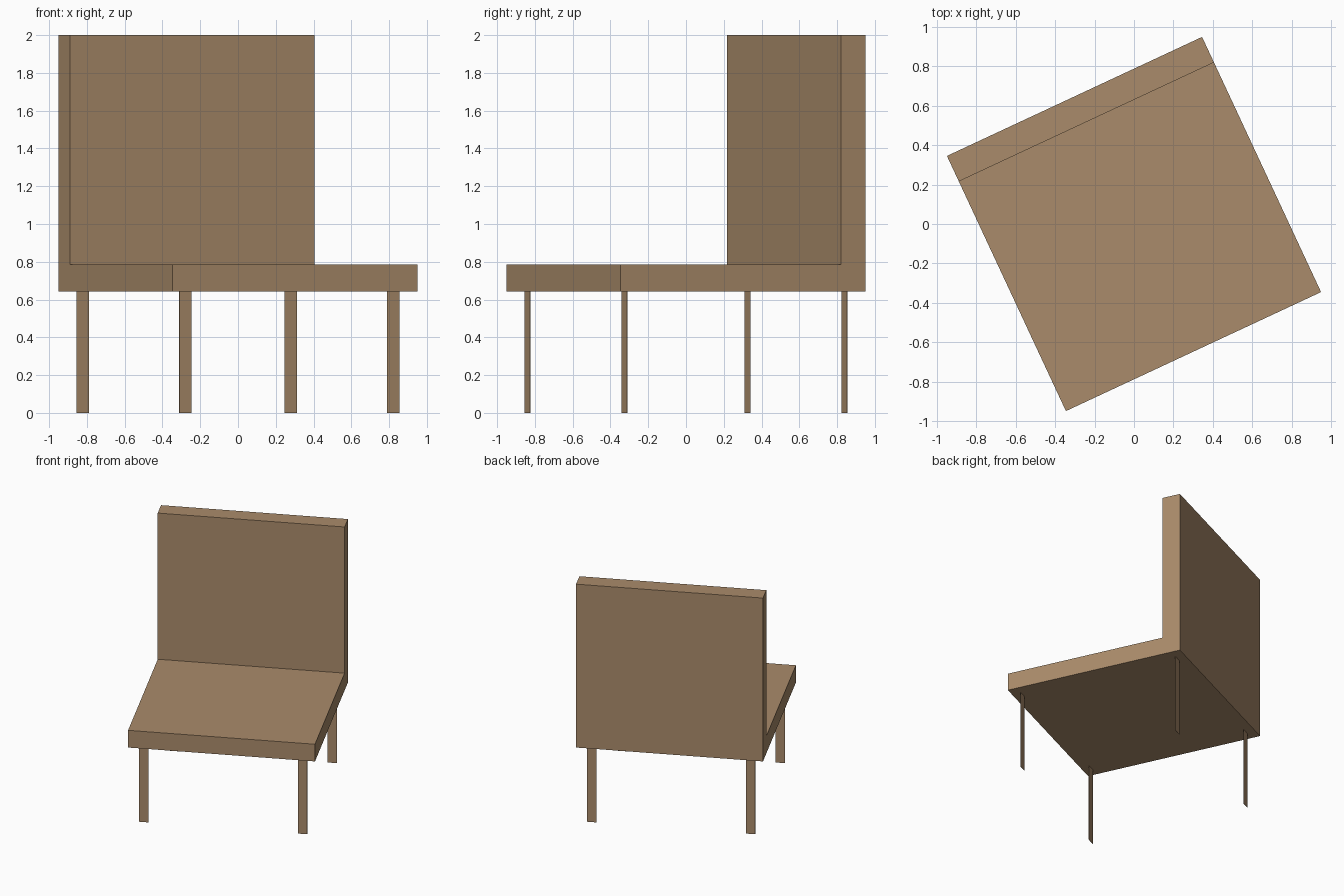
import bpy
import math
from mathutils import Matrix

cube = bpy.data.objects.get("Cube")
if cube:
    bpy.data.objects.remove(cube, do_unlink=True)

U = 2 / 14                                   # one tenth of the seat width
TURN = Matrix.Rotation(math.radians(25), 4, 'Z')

wood = bpy.data.materials.new("brown_wood")
wood.use_nodes = True
colour = (0.40, 0.26, 0.145, 1)
wood.diffuse_color = colour
wood.node_tree.nodes["Principled BSDF"].inputs["Base Color"].default_value = colour


def box(name, centre, size):
    """Box in chair space, turned with the whole chair."""
    bpy.ops.mesh.primitive_cube_add(size=1)
    ob = bpy.context.object
    ob.name = ob.data.name = name
    ob.data.transform(TURN @ Matrix.Translation(centre) @ Matrix.Diagonal((*size, 1)))
    ob.data.materials.append(wood)
    return ob


# Square seat slab and upright back panel on its rear edge
box("seat", (0, 0, 5 * U), (10 * U, 10 * U, U))
box("backrest", (0, 4.5 * U, 9.75 * U), (10 * U, U, 8.5 * U))

# Four paper-thin flat legs
for y, end in ((-1, "front"), (1, "back")):
    for x, side in ((-1, "right"), (1, "left")):
        box(f"{end}_{side}_leg", (x * 4.25 * U, y * 4.5 * U, 2.25 * U),
            (0.5 * U, 0.002, 4.5 * U))
